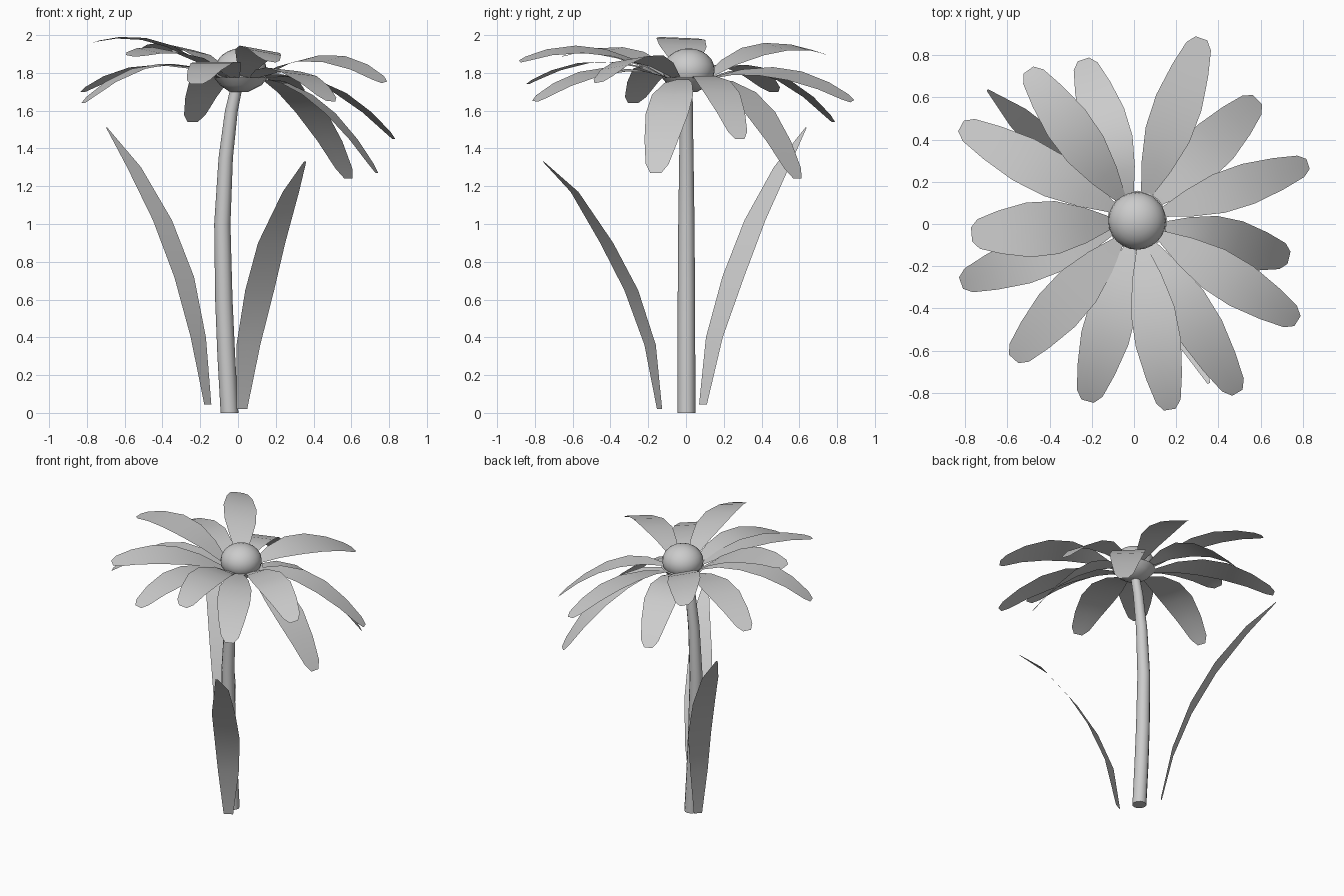
import bpy, bmesh
from math import sin, cos, pi
from mathutils import Vector

if "Cube" in bpy.data.objects:
    bpy.data.objects.remove(bpy.data.objects["Cube"])


def finish(name, bm, smooth=True):
    me = bpy.data.meshes.new(name)
    bmesh.ops.recalc_face_normals(bm, faces=bm.faces)
    bm.to_mesh(me)
    bm.free()
    ob = bpy.data.objects.new(name, me)
    bpy.context.collection.objects.link(ob)
    bpy.context.view_layer.objects.active = ob
    for o in bpy.context.selected_objects:
        o.select_set(False)
    ob.select_set(True)
    if smooth:
        bpy.ops.object.shade_smooth_by_angle(angle=0.7)
    return ob


def loft(name, rings, sides=12):
    """Round tube through (x, y, z, radius) rings, capped at both ends."""
    bm = bmesh.new()
    loops = [[bm.verts.new((x + r * cos(2 * pi * i / sides), y + r * sin(2 * pi * i / sides), z))
              for i in range(sides)] for x, y, z, r in rings]
    for a, b in zip(loops, loops[1:]):
        for i in range(sides):
            j = (i + 1) % sides
            bm.faces.new((a[i], a[j], b[j], b[i]))
    bm.faces.new(loops[0])
    bm.faces.new(loops[-1])
    return finish(name, bm)


def ribbon(name, points, halfwidths, side):
    """Thin sheet along points, widened along the side direction."""
    bm = bmesh.new()
    rows = [[bm.verts.new(Vector(p) + side * (w * k)) for k in (-1, 0, 1)]
            for p, w in zip(points, halfwidths)]
    for a, b in zip(rows, rows[1:]):
        for i in range(2):
            bm.faces.new((a[i], a[i + 1], b[i + 1], b[i]))
    return finish(name, bm)


# Stem and the cup under the flower head
loft("stem", [(-.045, .002, 0, .047), (-.062, .002, .3, .047), (-.075, .002, .6, .046),
              (-.083, .002, 1.0, .043), (-.065, .002, 1.35, .038), (-.035, .002, 1.6, .034),
              (.005, .005, 1.78, .03)])
loft("flower_cup", [(.005, .01, 1.70, .05), (.015, .015, 1.735, .11), (.015, .015, 1.775, .143)], 16)

# Domed flower centre
bm = bmesh.new()
bmesh.ops.create_uvsphere(bm, u_segments=24, v_segments=12, radius=.137)
bmesh.ops.scale(bm, vec=(1, 1, .84), verts=bm.verts)
bmesh.ops.translate(bm, vec=(.015, .015, 1.815), verts=bm.verts)
finish("flower_centre", bm)

# Petals: tip x, tip y, middle height, tip height, roll, width scale
petals = [
    (.32, .88, 1.80, 1.65, .2, 1), (.585, .59, 1.65, 1.24, 0, 1),
    (.825, .285, 1.73, 1.45, 0, .85), (.735, -.16, 1.64, 1.27, 0, 1),
    (.775, -.46, 1.88, 1.75, .15, .95), (.49, -.80, 1.81, 1.65, -.1, .95),
    (.17, -.88, 1.92, 1.86, -.18, .95), (-.22, -.84, 1.86, 1.74, 0, 1),
    (-.57, -.64, 1.91, 1.89, -.15, 1), (-.82, -.28, 1.84, 1.64, 0, .95),
    (-.77, -.05, 1.965, 1.96, .04, 1.12), (-.82, .465, 1.84, 1.70, 0, .95),
    (-.50, .73, 1.93, 1.90, .18, .95), (-.24, .78, 1.79, 1.54, 0, .95),
]
stations = (0, .2, .4, .6, .8, .95, 1)
widths = (.02, .075, .112, .116, .092, .063, .03)
base_z = 1.77
for n, (x, y, zm, zt, roll, wide) in enumerate(petals, 1):
    centre, tip = Vector((.015, .015, 0)), Vector((x, y, 0))
    out = (tip - centre).normalized()
    start = centre + out * .11
    zc = 2 * zm - (base_z + zt) / 2
    pts = []
    for t in stations:
        p = start.lerp(tip, t)
        p.z = (1 - t) ** 2 * base_z + 2 * t * (1 - t) * zc + t * t * zt
        pts.append(p)
    side = Vector((-out.y * cos(roll), out.x * cos(roll), sin(roll)))
    ribbon(f"petal_{n}", pts, [w * wide for w in widths], side)

# Two long leaves rising from the ground
ribbon("left_leaf", [(-.16, .09, .045), (-.21, .15, .4), (-.285, .25, .72),
                     (-.40, .365, 1.02), (-.55, .505, 1.3), (-.695, .635, 1.51)],
       (.028, .06, .078, .075, .055, .005), Vector((.67, .74, 0)))
ribbon("right_leaf", [(.02, -.14, .02), (.055, -.19, .36), (.115, -.29, .65),
                      (.178, -.42, .9), (.28, -.59, 1.17), (.355, -.755, 1.33)],
       (.032, .07, .085, .08, .048, .007), Vector((.9, .43, 0)))
